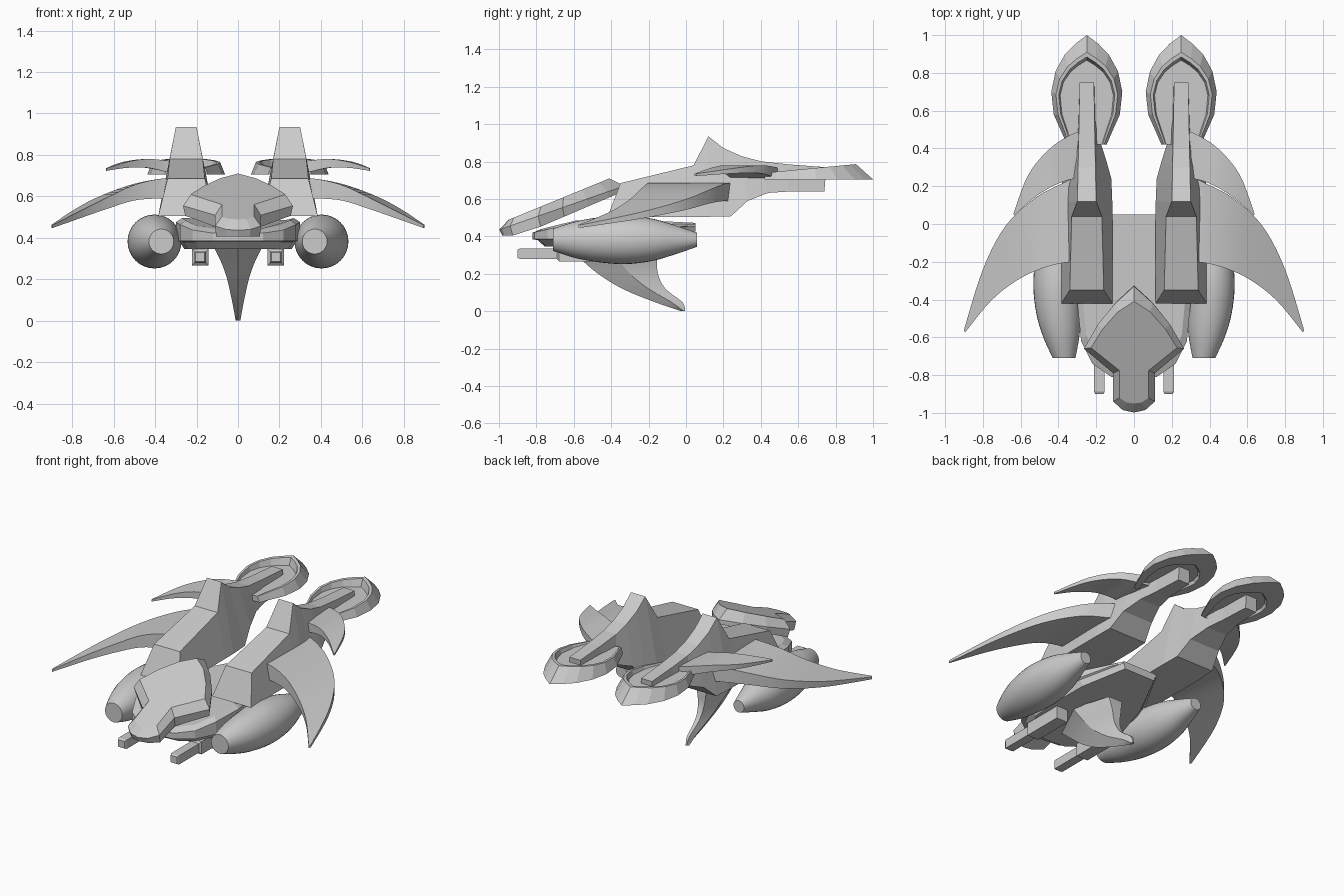
import bpy, bmesh, math

cube = bpy.data.objects.get("Cube")
if cube:
    bpy.data.objects.remove(cube)

grey = bpy.data.materials.new("hull_grey")
grey.use_nodes = True
COLOR = (0.6, 0.6, 0.6, 1)
grey.diffuse_color = COLOR
grey.node_tree.nodes["Principled BSDF"].inputs["Base Color"].default_value = COLOR


def loft(name, rings, mirror=False, smooth=None):
    """Skin a stack of closed rings, cap both ends, optionally mirror in x."""
    bm = bmesh.new()
    rows = [[bm.verts.new(p) for p in ring] for ring in rings]
    for a, b in zip(rows, rows[1:]):
        for i in range(len(a)):
            j = (i + 1) % len(a)
            bm.faces.new((a[i], a[j], b[j], b[i]))
    bm.faces.new(rows[0])
    bm.faces.new(rows[-1])
    bmesh.ops.recalc_face_normals(bm, faces=bm.faces)
    mesh = bpy.data.meshes.new(name)
    bm.to_mesh(mesh)
    bm.free()
    mesh.materials.append(grey)
    obj = bpy.data.objects.new(name, mesh)
    bpy.context.collection.objects.link(obj)
    if mirror:
        obj.modifiers.new("Mirror", "MIRROR")
    if smooth:
        bpy.ops.object.select_all(action="DESELECT")
        obj.select_set(True)
        bpy.context.view_layer.objects.active = obj
        bpy.ops.object.shade_smooth_by_angle(angle=math.radians(smooth))
    return obj


def refine(rows, steps=5):
    """Catmull-Rom interpolation of station rows."""
    out = []
    for i in range(len(rows) - 1):
        quad = zip(rows[max(i - 1, 0)], rows[i], rows[i + 1], rows[min(i + 2, len(rows) - 1)])
        quad = list(quad)
        for s in range(steps):
            t = s / steps
            out.append([0.5 * (2 * b + (c - a) * t + (2 * a - 5 * b + 4 * c - d) * t * t
                               + (3 * b - a - 3 * c + d) * t ** 3) for a, b, c, d in quad])
    return out + [list(rows[-1])]


def whole(half):
    """Full outline from a half outline running centre to centre or to an end edge."""
    back = [(-x, y) for x, y in reversed(half) if x > 0]
    return half + back


# Engine pods: round spindles, slightly toed in
pod = [(-.71, .37, .06), (-.6, .385, .095), (-.48, .398, .118), (-.33, .403, .13),
       (-.18, .408, .113), (-.05, .41, .075), (.06, .41, .037)]
turn = [2 * math.pi * k / 32 for k in range(32)]
loft("engine_pod", [[(cx + r * math.cos(a), y, .382 + r * math.sin(a)) for a in turn]
                    for y, cx, r in refine(pod, 4)], True, 40)

# Booms: trapezoid sections (top y, z, half width, bottom y, z, half width)
BOOM_X = .25
boom = [(-.35, .685, .09, -.42, .505, .135), (.04, .78, .08, .03, .505, .135),
        (.12, .935, .05, .12, .505, .135), (.2, .872, .048, .24, .508, .13),
        (.3, .828, .046, .33, .59, .105), (.4, .802, .044, .44, .633, .07),
        (.55, .785, .041, .55, .64, .05), (.75, .77, .038, .74, .64, .04)]
loft("boom", [[(BOOM_X - ht, yt, zt), (BOOM_X + ht, yt, zt),
               (BOOM_X + hb, yb, zb), (BOOM_X - hb, yb, zb)]
              for yt, zt, ht, yb, zb, hb in boom], True)


# Wings: stations (rear x, rear y, front x, front y, top z, thickness)
def wing(name, stations):
    loft(name, [[(ox, oy, z), (ix, iy, z), (ix, iy, z - t), (ox, oy, z - t)]
                for ox, oy, ix, iy, z, t in refine(stations)], True, 30)


wing("main_wing", [(.27, .27, .27, -.2, .685, .095), (.37, .22, .37, -.205, .685, .095),
                   (.52, .14, .5, -.24, .655, .075), (.68, -.01, .63, -.305, .595, .055),
                   (.8, -.24, .76, -.41, .53, .035), (.9, -.56, .895, -.575, .462, .015)])
wing("rear_winglet", [(.26, .5, .26, .24, .76, .055), (.34, .47, .34, .235, .772, .055),
                      (.45, .395, .44, .195, .78, .042), (.56, .26, .54, .13, .765, .028),
                      (.638, .055, .635, .045, .735, .012)])

# Tail rings: teardrop with sloped rim and a recess on each side
tear = whole([(0, 1), (.06, .955), (.115, .9), (.165, .81), (.188, .7),
              (.175, .58), (.135, .49), (.105, .42)])


def tear_ring(sx, sy, height):
    pts = [(BOOM_X + x * sx, .65 + (y - .65) * (sy if y > .65 else 1)) for x, y in tear]
    return [(x, y, height(y)) for x, y in pts]


def rim(y):
    return .74 + .095 * (y - .42)


loft("tail_ring", [tear_ring(.66, .5, lambda y: .725), tear_ring(.7, .55, lambda y: .705),
                   tear_ring(1, 1, lambda y: .705), tear_ring(.87, .74, rim),
                   tear_ring(.79, .67, rim), tear_ring(.75, .62, lambda y: .738)], True)

# Central hull: stacked outlines that taper up at the back
hull = whole([(0, -.82), (.12, -.81), (.22, -.74), (.28, -.62),
              (.3, -.42), (.25, -.2), (.125, .05)])


def hull_ring(s, height):
    return [(x * s, -.35 + (y + .35) * (s if y < -.35 else 1), height(y)) for x, y in hull]


def belly(y):
    return .345 + .18 * max(0, y + .4)


def deck(y):
    return .44 + min(.055, .22 * (y + .82)) - .05 * max(0, y + .4)


loft("central_hull", [hull_ring(.86, belly), hull_ring(.94, lambda y: belly(y) + .035),
                      hull_ring(1, lambda y: belly(y) + .04), hull_ring(1, lambda y: deck(y) - .02),
                      hull_ring(.9, deck)])

# Cockpit: tilted arrowhead slab with bevelled rim
edge = whole([(0, -.33), (.1, -.42), (.19, -.53), (.265, -.66), (.11, -.79),
              (.11, -.94), (.06, -.985), (0, -.998)])
crown = whole([(0, -.41), (.085, -.465), (.165, -.555), (.228, -.655), (.078, -.775),
               (.078, -.92), (.04, -.945), (0, -.95)])
loft("cockpit", [[(x * .96, y * .985, max(.405, .645 + .42 * (y + .33))) for x, y in edge],
                 [(x, y, .67 + .35 * (y + .33)) for x, y in edge],
                 [(x, y, .71 + .41 * (y + .41)) for x, y in crown]])

# Ventral fin: diamond sections (z, leading y, middle y, trailing y, half width)
fin = [(.36, -.66, -.4, -.165, .12), (.28, -.565, -.36, -.155, .08), (.2, -.47, -.3, -.15, .052),
       (.12, -.34, -.2, -.11, .034), (.05, -.17, -.08, -.02, .02), (.002, -.03, -.015, -.004, .012)]
loft("ventral_fin", [[(0, yl, z), (h, ym, z), (h * .4, yt, z), (-h * .4, yt, z), (-h, ym, z)]
                     for z, yl, ym, yt, h in refine(fin, 3)], False, 30)


# Guns: square barrel in a larger square mount
def square(y, h):
    return [(.183 + a * h, y, .307 + b * h) for a, b in ((-1, -1), (1, -1), (1, 1), (-1, 1))]


loft("gun", [square(-.9, .022), square(-.888, .028), square(-.69, .028),
             square(-.68, .04), square(-.42, .04)], True)
